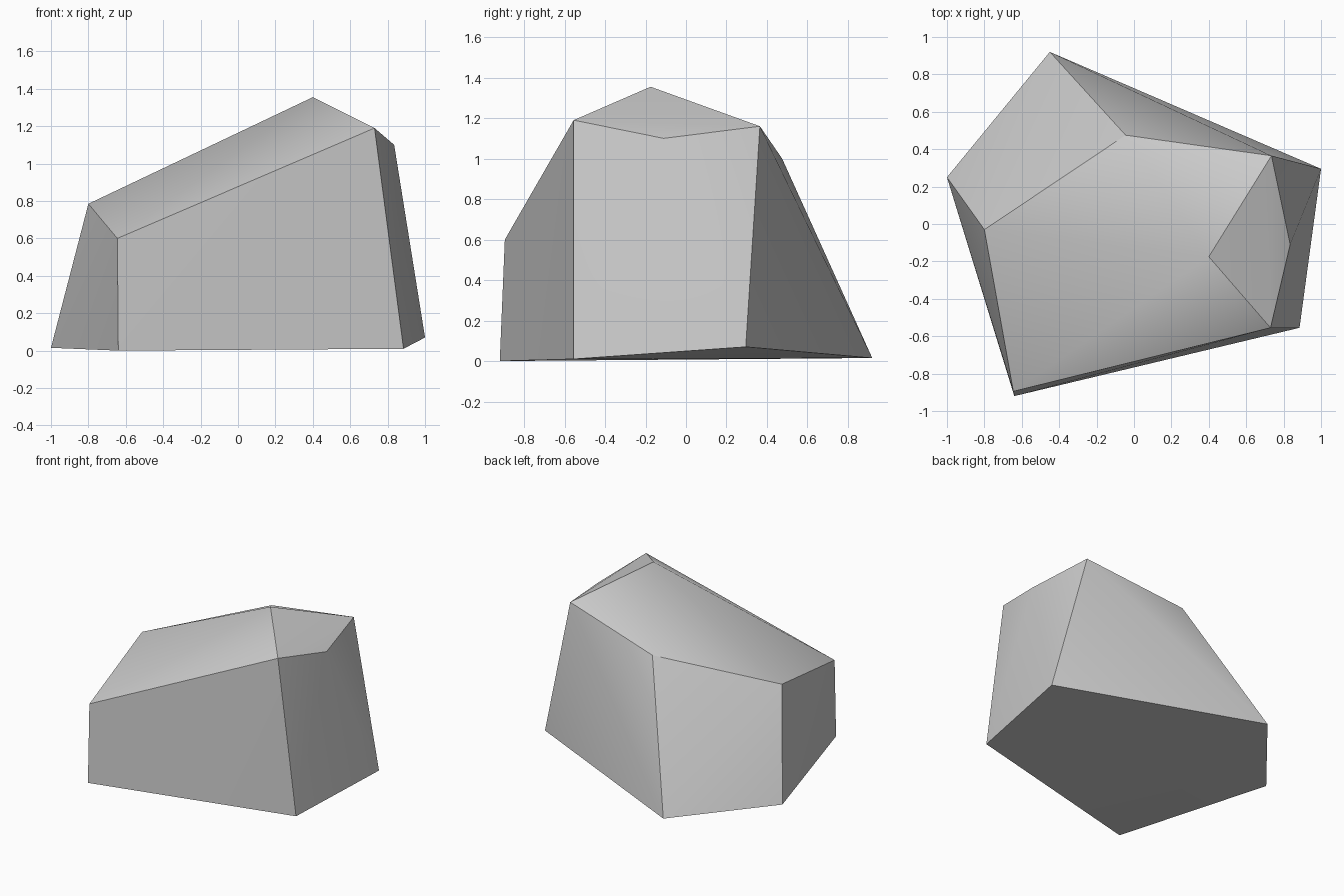
import bpy
import bmesh
import math
from mathutils import Vector

cube = bpy.data.objects.get("Cube")
if cube:
    bpy.data.objects.remove(cube, do_unlink=True)

# Stone colour
stone = bpy.data.materials.new("stone grey")
stone.use_nodes = True
colour = (0.6, 0.6, 0.6, 1.0)
stone.diffuse_color = colour
stone.node_tree.nodes["Principled BSDF"].inputs["Base Color"].default_value = colour

# Corners of the boulder: five-sided foot, sloping shoulder, bevelled peak
foot = [(-1.0, 0.25, 0.015), (-0.64, -0.92, 0.0), (0.885, -0.555, 0.01),
        (1.0, 0.295, 0.07), (-0.45, 0.92, 0.015)]
shoulder = [(-0.80, -0.03, 0.785), (-0.645, -0.895, 0.60), (-0.045, 0.475, 1.0)]
peak = [(0.73, -0.555, 1.19), (0.40, -0.175, 1.355),
        (0.735, 0.365, 1.16), (0.835, -0.11, 1.10)]

# Wrap the corners in a convex skin
bm = bmesh.new()
for corner in foot + shoulder + peak:
    bm.verts.new(Vector(corner))
bmesh.ops.convex_hull(bm, input=bm.verts)
bmesh.ops.recalc_face_normals(bm, faces=bm.faces)
mesh = bpy.data.meshes.new("boulder")
bm.to_mesh(mesh)
bm.free()

boulder = bpy.data.objects.new("boulder", mesh)
bpy.context.collection.objects.link(boulder)
mesh.materials.append(stone)

# Soft facets with crisp main ridges
bpy.ops.object.select_all(action='DESELECT')
boulder.select_set(True)
bpy.context.view_layer.objects.active = boulder
bpy.ops.object.shade_smooth_by_angle(angle=math.radians(32))
